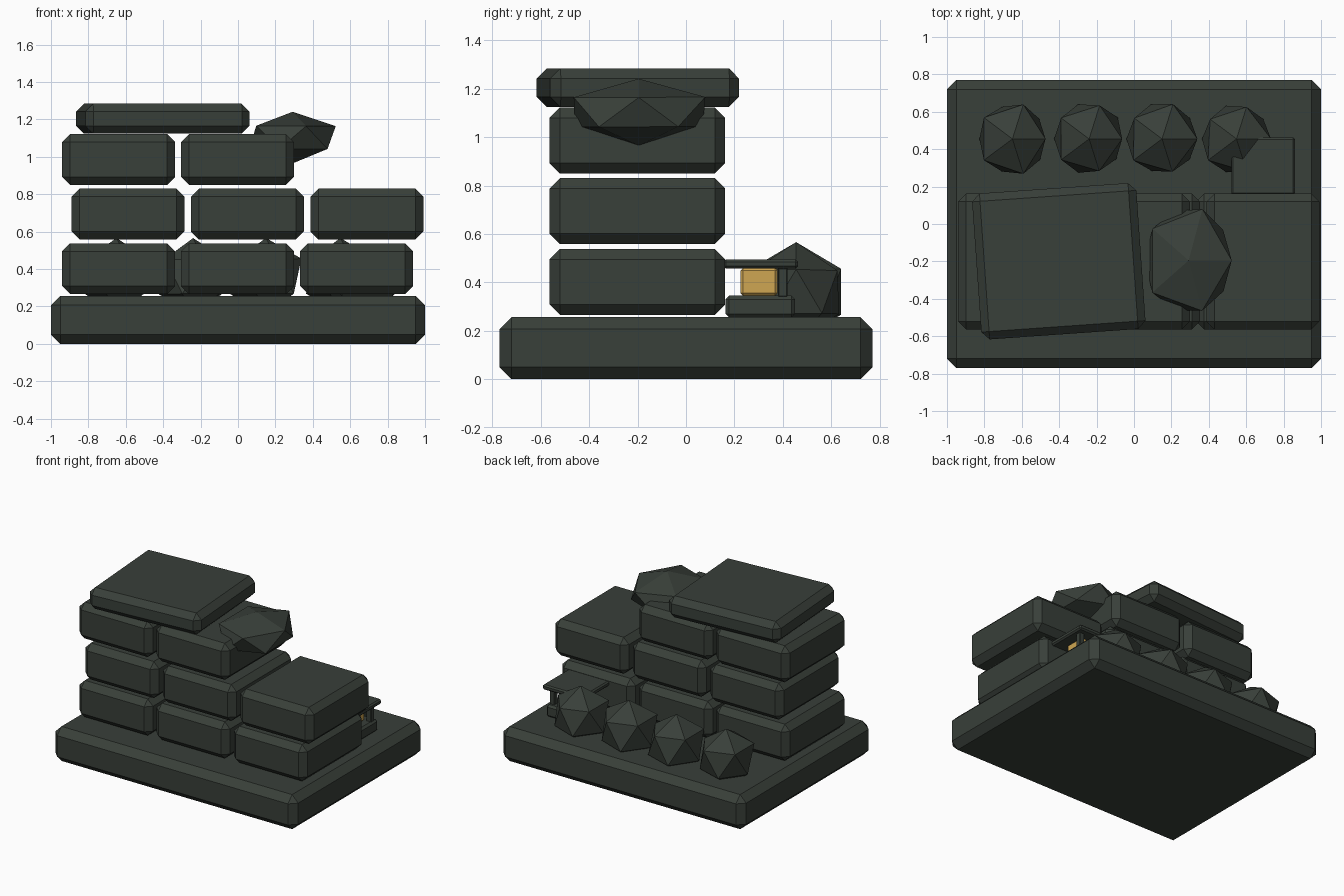
import bpy, bmesh, math, random
from mathutils import Vector

if "Cube" in bpy.data.objects:
    bpy.data.objects.remove(bpy.data.objects["Cube"])

random.seed(4)


def material(name, rgb):
    m = bpy.data.materials.new(name)
    m.diffuse_color = (*rgb, 1.0)
    m.use_nodes = True
    m.node_tree.nodes["Principled BSDF"].inputs["Base Color"].default_value = m.diffuse_color
    return m


STONE = material("dark stone", (0.040, 0.050, 0.041))
GOLD = material("lamp gold", (0.62, 0.38, 0.085))


def finish(name, bm, mat):
    me = bpy.data.meshes.new(name)
    bm.to_mesh(me)
    bm.free()
    me.materials.append(mat)
    ob = bpy.data.objects.new(name, me)
    bpy.context.collection.objects.link(ob)
    return ob


def block(name, lo, hi, bevel, mat=STONE, turn=0.0):
    """Chamfered box between two corners, turned about z."""
    bm = bmesh.new()
    bmesh.ops.create_cube(bm, size=1)
    size = [h - l for l, h in zip(lo, hi)]
    bmesh.ops.scale(bm, vec=size, verts=bm.verts)
    bmesh.ops.bevel(bm, geom=bm.edges[:], offset=bevel, segments=1,
                    affect='EDGES', profile=0.5)
    ob = finish(name, bm, mat)
    ob.location = [(h + l) / 2 for l, h in zip(lo, hi)]
    ob.rotation_euler.z = math.radians(turn)
    return ob


def rock(name, centre, radii, jitter):
    """Low-poly rock: slightly irregular icosahedron."""
    bm = bmesh.new()
    bmesh.ops.create_icosphere(bm, subdivisions=1, radius=1)
    for v in bm.verts:
        if abs(v.co.z) < 0.9:
            v.co *= 1 + random.uniform(-jitter, jitter)
        v.co = Vector(c * r for c, r in zip(v.co, radii))
    ob = finish(name, bm, STONE)
    ob.location = centre
    return ob


# Base plinth
block("base_slab", (-1, -0.77, 0), (1, 0.77, 0.257), 0.05)

# Staggered courses of wall stones
courses = [(0.266, (-0.94, -0.305, 0.332)),
           (0.558, (-0.89, -0.252, 0.387)),
           (0.85, (-0.94, -0.305))]
for r, (z, xs) in enumerate(courses):
    for i, x in enumerate(xs):
        block(f"wall_stone_{r}_{i}", (x, -0.564, z), (x + 0.604, 0.162, z + 0.272), 0.043)

# Tilted-in-plan capstone and the boulder beside it
block("capstone", (-0.842, -0.59, 1.124), (0.038, 0.192, 1.284), 0.042, turn=4)
rock("top_boulder", (0.292, -0.195, 1.103), (0.262, 0.318, 0.138), 0.03)

# Row of rocks behind the wall
for i, x in enumerate((-0.65, -0.24, 0.15, 0.548)):
    rock(f"back_rock_{i}", (x, 0.455, 0.361), (0.204, 0.21, 0.205), 0.05)

# Small lamp shelter
block("shelter_base", (0.54, 0.163, 0.255), (0.84, 0.45, 0.345), 0.015)
block("shelter_roof", (0.52, 0.155, 0.457), (0.86, 0.463, 0.495), 0.01)
for side in (-1, 1):
    x = 0.69 + side * 0.12
    block(f"shelter_post_{side}", (x - 0.02, 0.38, 0.34), (x + 0.02, 0.42, 0.46), 0.004)
block("lamp", (0.60, 0.226, 0.345), (0.78, 0.378, 0.459), 0.01, GOLD)
